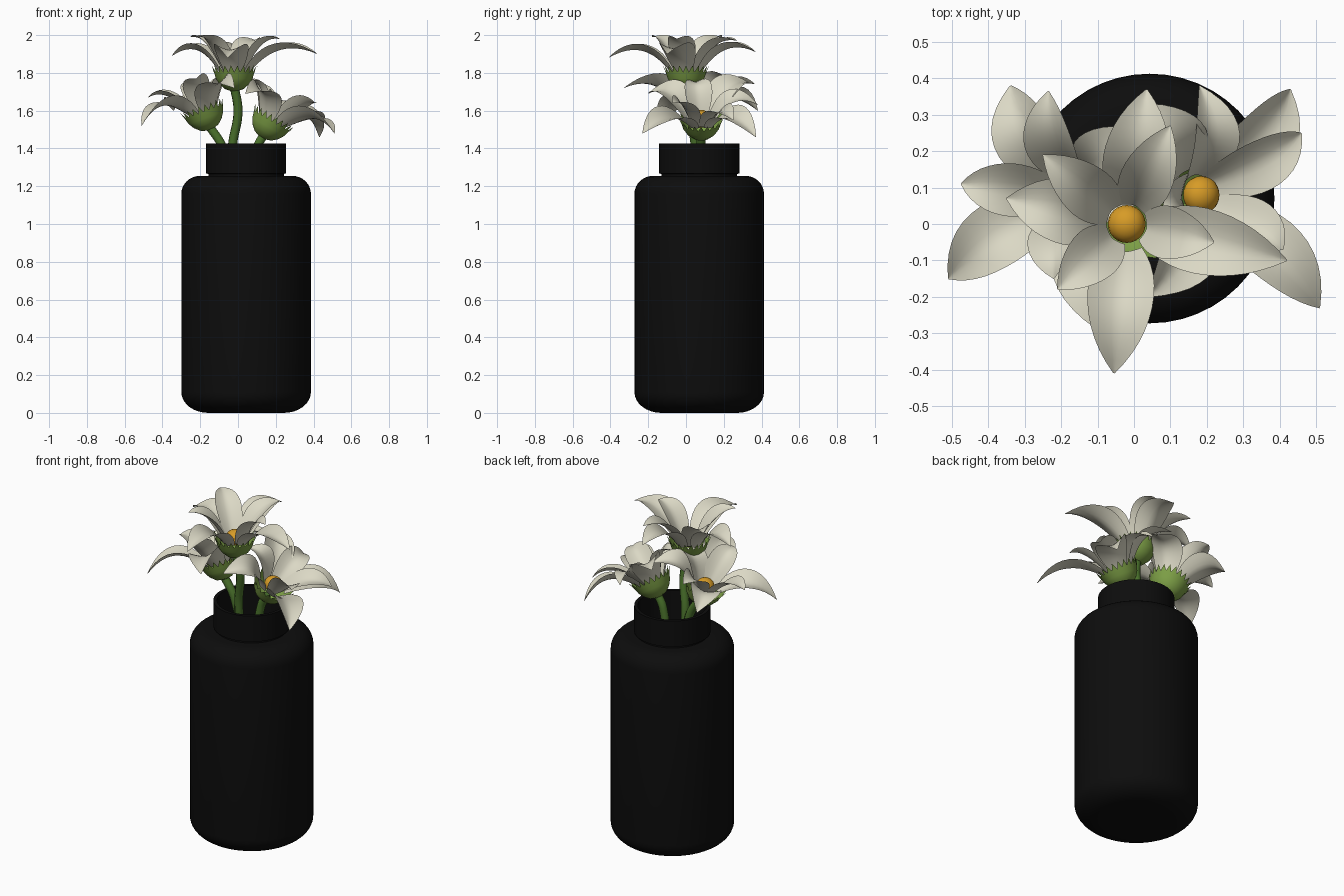
import bpy, bmesh, math
from mathutils import Vector

cube = bpy.data.objects.get("Cube")
if cube:
    bpy.data.objects.remove(cube)


def material(name, *rgb):
    mat = bpy.data.materials.new(name)
    mat.use_nodes = True
    color = (*rgb, 1)
    mat.diffuse_color = color
    for node in mat.node_tree.nodes:
        if node.type == 'BSDF_PRINCIPLED':
            node.inputs["Base Color"].default_value = color
            node.inputs["Roughness"].default_value = 0.7
    return mat


BLACK = material("matte black", 0.004, 0.004, 0.004)
CREAM = material("cream petal", 0.71, 0.69, 0.56)
GREEN = material("leaf green", 0.2, 0.34, 0.06)
STEM = material("stem green", 0.07, 0.17, 0.025)
AMBER = material("amber", 0.68, 0.33, 0.02)


def finish(name, bm, mat, angle=40):
    bmesh.ops.remove_doubles(bm, verts=bm.verts, dist=0.0002)
    mesh = bpy.data.meshes.new(name)
    bm.to_mesh(mesh)
    bm.free()
    mesh.materials.append(mat)
    mesh.shade_smooth()
    mesh.set_sharp_from_angle(angle=math.radians(angle))
    obj = bpy.data.objects.new(name, mesh)
    bpy.context.collection.objects.link(obj)
    return obj


def grid(bm, rows, closed=False):
    """Skin rows of points with quads."""
    rows = [[bm.verts.new(p) for p in row] for row in rows]
    for low, high in zip(rows, rows[1:]):
        count = len(low)
        for i in range(count if closed else count - 1):
            j = (i + 1) % count
            bm.faces.new((low[i], low[j], high[j], high[i]))


def ring(radius, z, sides):
    return [Vector((radius * math.cos(a), radius * math.sin(a), z))
            for a in (math.tau * i / sides for i in range(sides))]


def lathe(name, profile, mat, sides=48):
    bm = bmesh.new()
    grid(bm, [ring(max(r, 0.00001), z, sides) for r, z in profile], True)
    return finish(name, bm, mat)


def arc(cr, cz, rr, rz, start, end, steps=8):
    angles = [math.radians(start + (end - start) * i / steps) for i in range(steps + 1)]
    return [(cr + rr * math.cos(a), cz + rz * math.sin(a)) for a in angles]


# Hollow vase with rounded shoulders, a shallow groove and a straight neck
outside = [(0, 0)] + arc(0.2, 0.11, 0.143, 0.11, -90, 0) + arc(0.243, 1.16, 0.1, 0.095, 0, 90)
neck = [(0.2, 1.255), (0.2, 1.265), (0.212, 1.268), (0.212, 1.425), (0.192, 1.425)]
inside = [(0.192, 1.24), (0.32, 1.15), (0.32, 0.1), (0.2, 0.03), (0, 0.03)]
vase = lathe("vase", outside + neck + inside, BLACK)
vase.location = (0.043, 0.07, 0)


def petal(name, centre, axis, tip, start, half_width):
    """Cupped, arching petal from the flower centre to its tip."""
    reach = tip - centre
    out = (reach - axis * reach.dot(axis)).normalized()
    side = axis.cross(out)
    base = centre + out * start
    bend = base + out * (reach.dot(out) - start) * 0.42 + axis * 0.22
    rows = []
    for i in range(13):
        t = i / 12
        point = base * (1 - t) ** 2 + bend * 2 * t * (1 - t) + tip * t * t
        along = (bend - base) * (1 - t) + (tip - bend) * t
        up = along.cross(side).normalized()
        if up.dot(axis) < 0:
            up = -up
        width = half_width * ((1 - t) * (0.45 + 2.6 * t) + 0.02)
        row = []
        for k in range(-4, 5):
            u = k / 4
            row.append(point + side * width * u + up * width * 0.4 * (abs(u) ** 1.5 - 0.4))
        rows.append(row)
    bm = bmesh.new()
    grid(bm, rows)
    finish(name, bm, CREAM, 60)


def place(obj, centre, axis):
    obj.location = centre
    obj.rotation_mode = 'QUATERNION'
    obj.rotation_quaternion = Vector((0, 0, 1)).rotation_difference(axis)


def stem(name, points):
    curve = bpy.data.curves.new(name, 'CURVE')
    curve.dimensions = '3D'
    curve.bevel_depth = 0.024
    curve.bevel_resolution = 3
    curve.use_fill_caps = True
    spline = curve.splines.new('BEZIER')
    spline.bezier_points.add(len(points) - 1)
    for knot, point in zip(spline.bezier_points, points):
        knot.co = point
        knot.handle_left_type = knot.handle_right_type = 'AUTO'
    curve.materials.append(STEM)
    bpy.context.collection.objects.link(bpy.data.objects.new(name, curve))


def flower(label, centre, axis, outer, inner, roots):
    centre, axis = Vector(centre), Vector(axis).normalized()
    for kind, tips, start, width in (("outer", outer, 0.07, 0.1), ("inner", inner, 0.05, 0.08)):
        for i, tip in enumerate(tips):
            petal(f"{label}_{kind}_petal_{i + 1}", centre, axis, Vector(tip), start, width)
    # Green cup with a toothed rim
    sides = 44
    rows = [ring(r, z, sides) for r, z in
            [(0.02, -0.095), (0.05, -0.085), (0.078, -0.06), (0.097, -0.03), (0.106, 0)]]
    teeth = ring(0.108, 0.004, sides)
    for i in range(0, sides, 2):
        teeth[i] = Vector((teeth[i].x * 1.15, teeth[i].y * 1.15, 0.04))
    bm = bmesh.new()
    grid(bm, rows + [teeth], True)
    place(finish(label + "_calyx", bm, GREEN, 60), centre, axis)
    # Domed flower heart
    heart = lathe(label + "_heart", arc(0, 0, 0.052, 0.045, -90, 90, 10), AMBER, 24)
    place(heart, centre + axis * 0.02, axis)
    stem(label + "_stem", [centre - axis * 0.07, *roots])


flower("top_flower", (-0.02, 0, 1.8), (0, 0, 1),
       [(-0.35, 0.07, 1.89), (-0.055, -0.41, 1.88), (0.42, -0.1, 1.9), (0.035, 0.37, 1.91)],
       [(-0.25, 0.19, 1.99), (0.1, 0.27, 1.97), (0.22, -0.05, 1.98), (-0.21, -0.18, 1.99)],
       [(0, 0.02, 1.6), (-0.03, 0.05, 1.4), (0.02, 0.08, 0.6)])

flower("right_flower", (-0.18, 0.08, 1.59), (-0.35, 0, 0.94),
       [(-0.51, -0.15, 1.52), (-0.34, 0.38, 1.6), (-0.02, -0.33, 1.72), (0.05, 0.25, 1.75)],
       [(-0.475, 0.11, 1.67), (-0.235, 0.365, 1.74), (-0.22, -0.15, 1.77), (0, 0.05, 1.76)],
       [(-0.08, 0.08, 1.4), (0, 0.1, 0.6)])

flower("left_flower", (0.175, 0.08, 1.54), (0.5, 0, 0.87),
       [(0.51, -0.23, 1.48), (0.43, 0.37, 1.46), (0.04, -0.2, 1.69), (0, 0.33, 1.75)],
       [(0.46, 0.25, 1.55), (0.18, 0.38, 1.63), (0.41, -0.07, 1.64), (0.03, 0.05, 1.75)],
       [(0.1, 0.08, 1.4), (0.06, 0.06, 0.6)])
